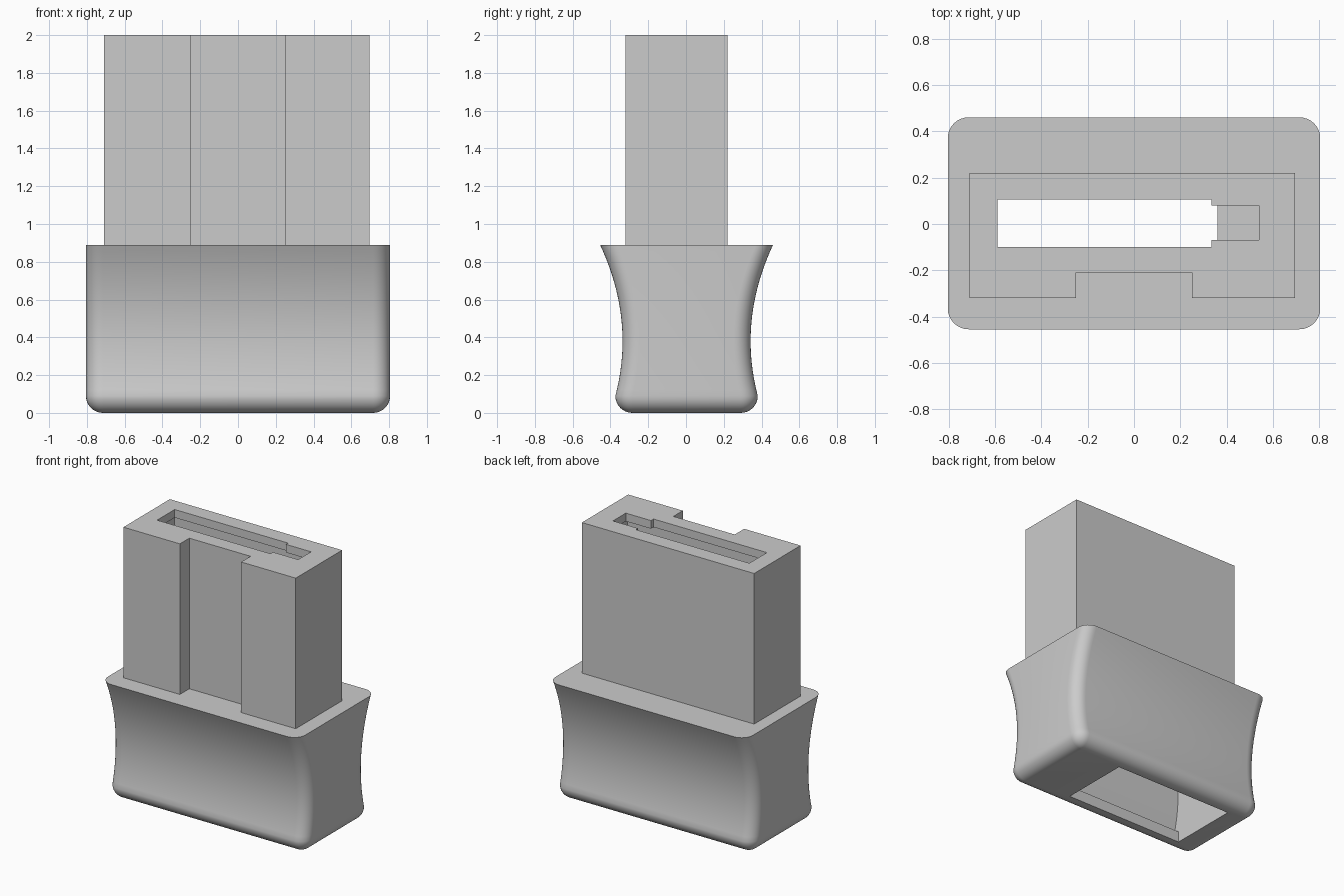
import bpy, bmesh, math

cube = bpy.data.objects.get("Cube")
if cube:
    bpy.data.objects.remove(cube, do_unlink=True)

GREY = (0.6, 0.6, 0.6, 1.0)
mat = bpy.data.materials.new("plain grey")
mat.use_nodes = True
mat.diffuse_color = GREY
mat.node_tree.nodes["Principled BSDF"].inputs["Base Color"].default_value = GREY


def loft(name, rings):
    """Closed solid skinned through equal-length rings, bottom to top."""
    bm = bmesh.new()
    loops = [[bm.verts.new(p) for p in ring] for ring in rings]
    n = len(loops[0])
    for low, high in zip(loops, loops[1:]):
        for i in range(n):
            j = (i + 1) % n
            bm.faces.new((low[i], low[j], high[j], high[i]))
    bm.faces.new(loops[0][::-1])
    bm.faces.new(loops[-1])
    bmesh.ops.recalc_face_normals(bm, faces=bm.faces)
    mesh = bpy.data.meshes.new(name)
    bm.to_mesh(mesh)
    bm.free()
    mesh.materials.append(mat)
    obj = bpy.data.objects.new(name, mesh)
    bpy.context.collection.objects.link(obj)
    return obj


def prism(name, outline, z0, z1):
    return loft(name, [[(x, y, z) for x, y in outline] for z in (z0, z1)])


def box(name, x0, x1, y0, y1, z0, z1):
    return prism(name, [(x0, y0), (x1, y0), (x1, y1), (x0, y1)], z0, z1)


def activate(obj):
    bpy.ops.object.select_all(action='DESELECT')
    obj.select_set(True)
    bpy.context.view_layer.objects.active = obj


def cut(obj, cutter):
    mod = obj.modifiers.new("cut", 'BOOLEAN')
    mod.operation = 'DIFFERENCE'
    mod.solver = 'EXACT'
    mod.object = cutter
    activate(obj)
    bpy.ops.object.modifier_apply(modifier=mod.name)


def rounded_ring(hx, hy, r, z, cy=0.0, steps=8):
    """Rounded rectangle at height z."""
    pts = []
    for k, (sx, sy) in enumerate([(1, 1), (-1, 1), (-1, -1), (1, -1)]):
        for s in range(steps + 1):
            a = math.pi / 2 * (k + s / steps)
            pts.append((sx * (hx - r) + r * math.cos(a),
                        cy + sy * (hy - r) + r * math.sin(a), z))
    return pts


TOP, WAIST, R = 0.89, 0.38, 0.09


def half_depth(z):
    """Waisted side profile of the grip."""
    if z > WAIST:
        return 0.339 + 0.119 * ((z - WAIST) / (TOP - WAIST)) ** 2
    return 0.339 + 0.038 * ((WAIST - z) / (WAIST - R)) ** 2


# Grip: rounded bottom edge, then concave front and back
rings = []
for i in range(9):
    a = math.pi / 2 * i / 8
    inset = R * (1 - math.sin(a))
    z = R * (1 - math.cos(a))
    rings.append(rounded_ring(0.805 - inset, half_depth(R) - inset,
                              max(R - inset, 0.004), z, 0.003))
for i in range(1, 25):
    z = R + (TOP - R) * i / 24
    rings.append(rounded_ring(0.805, half_depth(z), R, z, 0.003))
grip = loft("grip", rings)

# Plug: upright block with a channel down the front
plug = prism("plug", [(-0.71, -0.32), (-0.25, -0.32), (-0.25, -0.21), (0.25, -0.21),
                      (0.25, -0.32), (0.695, -0.32), (0.695, 0.22), (-0.71, 0.22)], TOP, 2.0)

# Cutters: hollow grip following the outside, bottom opening, core and top slot
hollow = []
for i in range(17):
    z = 0.08 + 0.72 * i / 16
    d = half_depth(max(z, R)) - 0.085
    hollow.append([(-0.605, -d, z), (0.56, -d, z), (0.56, d + 0.01, z), (-0.605, d + 0.01, z)])
grip_hollow = loft("grip_hollow_cutter", hollow)
opening = box("opening_cutter", -0.605, 0.36, -0.25, 0.27, -0.1, 0.2)
core = box("core_cutter", -0.605, 0.56, -0.12, 0.125, 0.7, 1.94)
slot = box("slot_cutter", -0.59, 0.335, -0.10, 0.105, 1.9, 2.1)
notch = box("notch_cutter", 0.3, 0.54, -0.07, 0.08, 1.9, 2.1)

for cutter in (grip_hollow, opening, core):
    cut(grip, cutter)
for cutter in (core, slot, notch):
    cut(plug, cutter)
for cutter in (grip_hollow, opening, core, slot, notch):
    bpy.data.objects.remove(cutter, do_unlink=True)

for obj in (grip, plug):
    activate(obj)
    bpy.ops.object.shade_smooth_by_angle(angle=math.radians(30))
